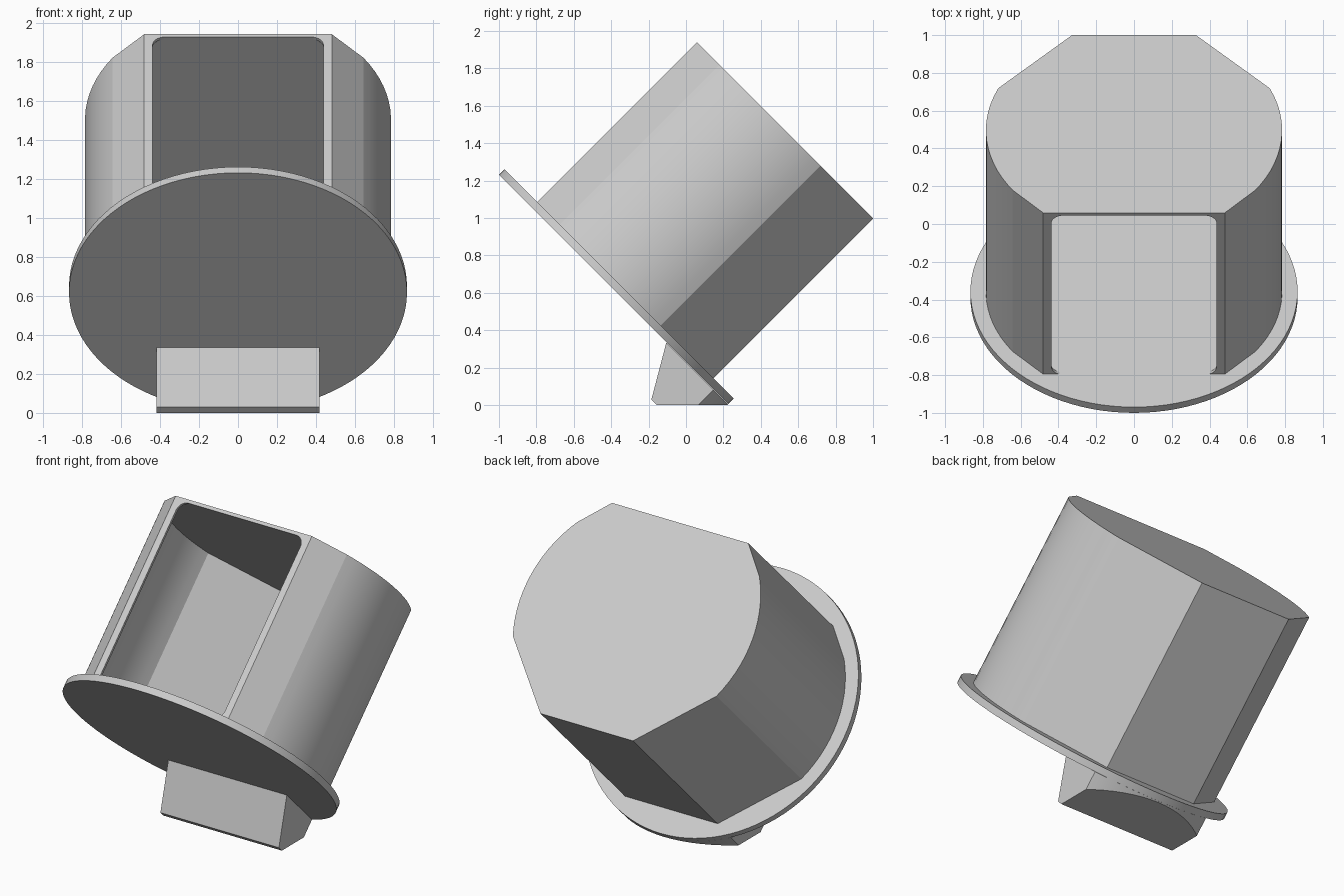
import bpy, bmesh, math
from mathutils import Matrix, Vector

if "Cube" in bpy.data.objects:
    bpy.data.objects.remove(bpy.data.objects["Cube"])

TILT = Matrix.Rotation(math.radians(-45), 4, 'X')   # drum axis leans back 45 degrees
CENTRE = -0.711                                     # drum centre, along the tilted y axis
DISC_R, DRUM_R, WALL = 0.866, 0.784, 0.02
DISC_LOW, DISC_TOP, DRUM_TOP = 0.163, 0.206, 1.414

grey = bpy.data.materials.new("plain_grey")
grey.diffuse_color = (0.6, 0.6, 0.6, 1)
grey.use_nodes = True
grey.node_tree.nodes["Principled BSDF"].inputs["Base Color"].default_value = grey.diffuse_color


def prism(name, points, direction):
    """Extrude a closed outline of 3D points along a direction."""
    bm = bmesh.new()
    base = bm.faces.new([bm.verts.new(p) for p in points])
    out = bmesh.ops.extrude_face_region(bm, geom=[base])
    moved = [g for g in out["geom"] if isinstance(g, bmesh.types.BMVert)]
    bmesh.ops.translate(bm, verts=moved, vec=Vector(direction))
    bmesh.ops.recalc_face_normals(bm, faces=bm.faces)
    mesh = bpy.data.meshes.new(name)
    bm.to_mesh(mesh)
    bm.free()
    ob = bpy.data.objects.new(name, mesh)
    bpy.context.collection.objects.link(ob)
    mesh.materials.append(grey)
    return ob


def cylinder(name, radius, low, high, sides=96):
    ring = [2 * math.pi * i / sides for i in range(sides)]
    return prism(name, [(radius * math.cos(a), CENTRE + radius * math.sin(a), low)
                        for a in ring], (0, 0, high - low))


def activate(ob):
    bpy.ops.object.select_all(action='DESELECT')
    ob.select_set(True)
    bpy.context.view_layer.objects.active = ob


def boolean(ob, other, operation):
    activate(ob)
    mod = ob.modifiers.new("cut", 'BOOLEAN')
    mod.operation, mod.object, mod.solver = operation, other, 'EXACT'
    bpy.ops.object.modifier_apply(modifier=mod.name)
    bpy.data.objects.remove(other)


def drum_outline(radius, z):
    """Round sides, three long flats at the back, a flat front with chamfers."""
    right = [-52.2, -35] + [-35 + 58.6 * i / 14 for i in range(1, 15)] + [65.4]
    angles = right + [180 - a for a in reversed(right)]
    return [(radius * math.cos(math.radians(a)),
             CENTRE + radius * math.sin(math.radians(a)), z) for a in angles]


def rounded_rect(half, low, high, r, y, steps=10):
    pts = []
    for k, (cx, cz) in enumerate([(half - r, high - r), (r - half, high - r),
                                  (r - half, low + r), (half - r, low + r)]):
        for i in range(steps + 1):
            a = math.pi / 2 * (k + i / steps)
            pts.append((cx + r * math.cos(a), y, cz + r * math.sin(a)))
    return pts


# Base disc
disc = cylinder("base_disc", DISC_R, DISC_LOW, DISC_TOP)

# Hollow drum with a thin wall and a closed top
drum = prism("drum_shell", drum_outline(DRUM_R, DISC_TOP - 0.004),
             (0, 0, DRUM_TOP - DISC_TOP + 0.004))
cavity = prism("cavity", drum_outline(DRUM_R - WALL * 1.1, 0.1),
               (0, 0, DRUM_TOP - WALL - 0.1))
boolean(drum, cavity, 'DIFFERENCE')

# Rounded opening in the flat front wall
opening = prism("opening", rounded_rect(0.438, DISC_TOP - 0.002, DRUM_TOP - WALL - 0.001, 0.06, -1.5),
                (0, 0.5, 0))
boolean(drum, opening, 'DIFFERENCE')

# Foot: a level wedge under the disc, trimmed to the disc's rim
to_local = TILT.inverted()
side = [(-0.105, 0.335), (-0.185, 0.03), (-0.155, 0), (0.23, 0)]
foot = prism("foot", [to_local @ Vector((-0.418, y, z)) for y, z in side], (0.836, 0, 0))
boolean(foot, cylinder("rim_trim", DISC_R, -0.5, 0.5), 'INTERSECT')

# Tilt everything and smooth only the round surfaces
for ob in (disc, drum, foot):
    ob.data.transform(TILT)
    activate(ob)
    bpy.ops.object.shade_smooth_by_angle(angle=math.radians(10))
